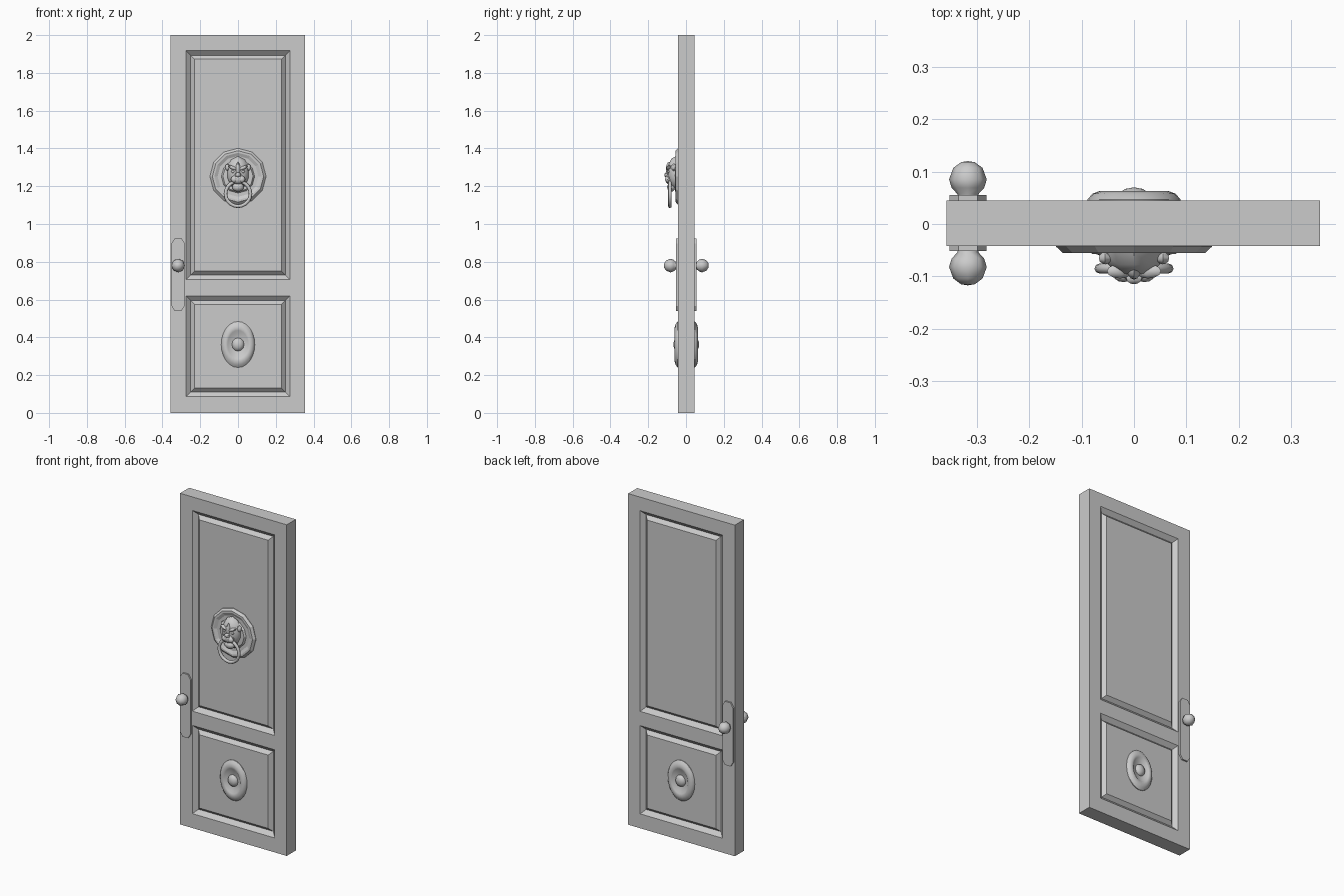
import bpy, bmesh
from math import sin, cos, pi, radians
from mathutils import Vector, Matrix

cube = bpy.data.objects.get("Cube")
if cube:
    bpy.data.objects.remove(cube, do_unlink=True)

GREY = (0.6, 0.6, 0.6, 1)
mat = bpy.data.materials.new("plain_grey")
mat.use_nodes = True
mat.diffuse_color = GREY
bsdf = next(n for n in mat.node_tree.nodes if n.type == 'BSDF_PRINCIPLED')
bsdf.inputs["Base Color"].default_value = GREY

FRONT, BACK = -0.042, 0.045


def finish(name, bm, smooth=None):
    bmesh.ops.recalc_face_normals(bm, faces=bm.faces)
    mesh = bpy.data.meshes.new(name)
    bm.to_mesh(mesh)
    bm.free()
    mesh.materials.append(mat)
    ob = bpy.data.objects.new(name, mesh)
    bpy.context.collection.objects.link(ob)
    if smooth:
        bpy.ops.object.select_all(action='DESELECT')
        ob.select_set(True)
        bpy.context.view_layer.objects.active = ob
        bpy.ops.object.shade_smooth_by_angle(angle=radians(smooth))
    return ob


def lathe(name, profile, centre, side, segments, squash=1.0, smooth=None):
    """Spin (radius, outward distance) points about an axis along y."""
    bm = bmesh.new()
    rings = []
    for r, d in profile:
        ring = []
        for i in range(segments):
            a = 2 * pi * i / segments
            ring.append(bm.verts.new((centre[0] + r * squash * sin(a), side * d,
                                      centre[1] + r * cos(a))))
        rings.append(ring)
    for a, b in zip(rings, rings[1:]):
        for i in range(segments):
            j = (i + 1) % segments
            bm.faces.new((a[i], a[j], b[j], b[i]))
    bm.faces.new(rings[0])
    bm.faces.new(rings[-1])
    return finish(name, bm, smooth)


def blob(name, centre, radii, tilt=0, segments=10, smooth=40):
    """Low-poly ellipsoid, poles facing front and back."""
    bm = bmesh.new()
    bmesh.ops.create_uvsphere(bm, u_segments=segments, v_segments=6, radius=1)
    bm.transform(Matrix.Translation(centre) @ Matrix.Rotation(radians(tilt), 4, 'Y')
                 @ Matrix.Diagonal((*radii, 1)) @ Matrix.Rotation(pi / 2, 4, 'X'))
    return finish(name, bm, smooth)


# Door leaf with two raised-and-fielded panels on each face
def door():
    xs = [-0.358, -0.275, 0.275, 0.355]
    zs = [0, 0.087, 0.62, 0.706, 1.918, 2]
    bm = bmesh.new()
    panels, sheets = [], []
    for y in (FRONT, BACK):
        grid = [[bm.verts.new((x, y, z)) for x in xs] for z in zs]
        sheets.append(grid)
        for r in range(len(zs) - 1):
            for c in range(len(xs) - 1):
                quad = [grid[r][c], grid[r][c + 1], grid[r + 1][c + 1], grid[r + 1][c]]
                face = bm.faces.new(quad if y < 0 else quad[::-1])
                if c == 1 and r in (1, 3):
                    panels.append(face)

    def border(g):
        return (g[0] + [row[-1] for row in g[1:]] + g[-1][-2::-1]
                + [row[0] for row in g[-2:0:-1]])
    f, b = (border(g) for g in sheets)
    for i in range(len(f)):
        bm.faces.new((f[i - 1], b[i - 1], b[i], f[i]))
    bm.normal_update()
    bmesh.ops.inset_individual(bm, faces=panels, thickness=0.035, depth=-0.022)
    bm.normal_update()
    bmesh.ops.inset_individual(bm, faces=panels, thickness=0.029, depth=0.02)
    finish("door_leaf", bm)


door()

# Long latch plate with cut corners, showing on both faces
bm = bmesh.new()
outline = [(-0.035, 0.165), (-0.018, 0.192), (0.018, 0.192), (0.035, 0.165),
           (0.035, -0.165), (0.018, -0.192), (-0.018, -0.192), (-0.035, -0.165)]
base = bm.faces.new([bm.verts.new((-0.317 + x, FRONT - 0.01, 0.732 + z)) for x, z in outline])
ext = bmesh.ops.extrude_face_region(bm, geom=[base])
bmesh.ops.translate(bm, vec=(0, BACK - FRONT + 0.02, 0),
                    verts=[v for v in ext["geom"] if isinstance(v, bmesh.types.BMVert)])
finish("latch_plate", bm)

# Knobs and lower panel rosettes, front and back
for side, surface, label in ((-1, 0.042, "front"), (1, 0.045, "back")):
    knob = [(0.02, 0), (0.02, 0.012), (0.031, 0.024), (0.036, 0.04),
            (0.028, 0.062), (0.013, 0.073), (0.001, 0.075)]
    lathe(label + "_knob", [(r, surface + d) for r, d in knob],
          (-0.317, 0.78), side, 8, smooth=50)
    rosette = [(0.122, -0.015), (0.122, 0.002), (0.108, 0.013), (0.09, 0.018),
               (0.075, 0.015), (0.062, 0.006), (0.001, 0.004)]
    lathe(label + "_rosette", [(r, surface + d) for r, d in rosette],
          (0, 0.362), side, 24, squash=0.73, smooth=45)
    blob(label + "_rosette_boss", (0, side * (surface + 0.002), 0.362),
         (0.034, 0.023, 0.037), segments=12, smooth=50)

# Knocker back plate: bevelled rim, shallow dish and central mount
KZ = 1.252
plate = [(0.149, 0.03), (0.149, 0.043), (0.136, 0.055), (0.125, 0.055),
         (0.108, 0.047), (0.088, 0.047), (0.08, 0.057), (0.001, 0.06)]
lathe("knocker_plate", plate, (0, KZ), -1, 12)

# Animal head
blob("head", (0, -0.055, 1.27), (0.06, 0.045, 0.088))
blob("muzzle", (0, -0.09, 1.238), (0.036, 0.02, 0.028))
blob("nose", (0, -0.103, 1.26), (0.017, 0.012, 0.014), segments=6)
blob("nose_bridge", (0, -0.09, 1.29), (0.014, 0.016, 0.04), segments=6)
blob("jaw", (0, -0.078, 1.195), (0.032, 0.022, 0.024))
for s, label in ((-1, "right"), (1, "left")):
    blob(label + "_brow", (s * 0.027, -0.09, 1.297), (0.027, 0.014, 0.01), tilt=-s * 25, segments=8)
    blob(label + "_eye", (s * 0.026, -0.09, 1.277), (0.01, 0.008, 0.008), segments=8)
    blob(label + "_cheek", (s * 0.02, -0.098, 1.236), (0.019, 0.013, 0.018), segments=8)
    blob(label + "_ear", (s * 0.055, -0.065, 1.3), (0.014, 0.012, 0.02), segments=6)

# Hanging ring
bpy.ops.mesh.primitive_torus_add(major_segments=20, minor_segments=8,
                                 major_radius=0.066, minor_radius=0.0095,
                                 location=(0, -0.085, 1.16), rotation=(pi / 2, 0, 0))
ring = bpy.context.object
ring.name = "knocker_ring"
ring.data.materials.append(mat)
bpy.ops.object.shade_smooth_by_angle(angle=radians(50))
